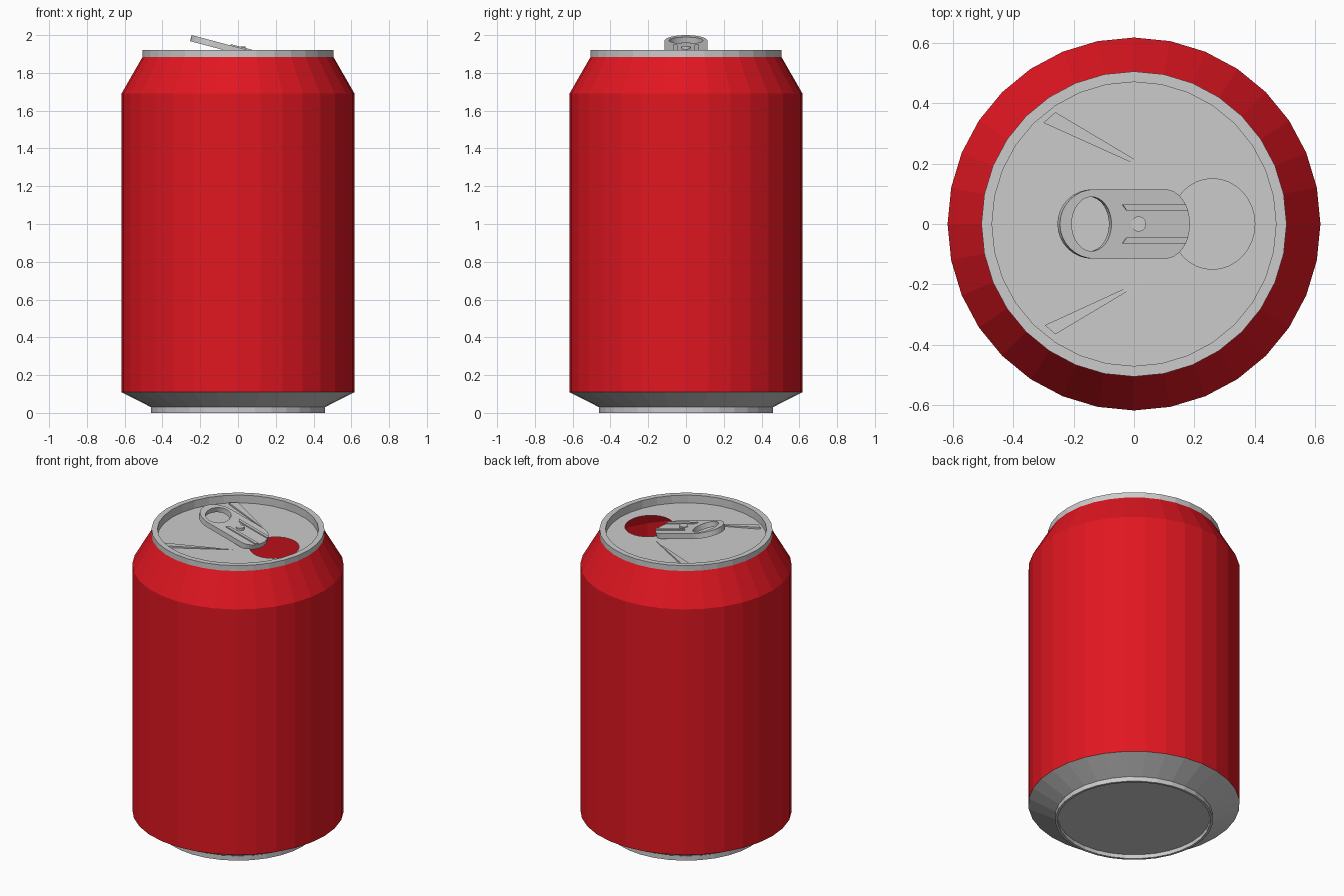
import bpy, bmesh
from math import sin, cos, pi, radians
from mathutils import Matrix, Vector

if "Cube" in bpy.data.objects:
    bpy.data.objects.remove(bpy.data.objects["Cube"])

SIDES = 32
LID_Z = 1.87

red = bpy.data.materials.new("red_paint")
red.diffuse_color = (0.75, 0.008, 0.015, 1)
red.use_nodes = True
red.node_tree.nodes["Principled BSDF"].inputs["Base Color"].default_value = red.diffuse_color


def finish(bm, name, mat=None, matrix=None):
    if matrix:
        bm.transform(matrix)
    mesh = bpy.data.meshes.new(name)
    bm.to_mesh(mesh)
    bm.free()
    ob = bpy.data.objects.new(name, mesh)
    bpy.context.collection.objects.link(ob)
    if mat:
        mesh.materials.append(mat)
    return ob


def revolve(name, profile, mat=None):
    bm = bmesh.new()
    rings = [[bm.verts.new((r * cos(2 * pi * k / SIDES), r * sin(2 * pi * k / SIDES), z))
              for k in range(SIDES)] for r, z in profile]
    for a, b in zip(rings, rings[1:]):
        for k in range(SIDES):
            n = (k + 1) % SIDES
            bm.faces.new((a[k], a[n], b[n], b[k]))
    bmesh.ops.remove_doubles(bm, verts=bm.verts, dist=1e-5)
    return finish(bm, name, mat)


def arc(cx, rx, ry, start, end, steps):
    return [(cx + rx * cos(start + (end - start) * i / steps),
             ry * sin(start + (end - start) * i / steps)) for i in range(steps + 1)]


def ellipse(cx, rx, ry, n=32):
    return arc(cx, rx, ry, 0, 2 * pi, n)[:-1]


def plate(name, loops, z, thickness=0, matrix=None):
    """Fill outline loops (later loops are holes) and extrude downwards."""
    bm = bmesh.new()
    for pts in loops:
        vs = [bm.verts.new((x, y, z)) for x, y in pts]
        for a, b in zip(vs, vs[1:] + vs[:1]):
            bm.edges.new((a, b))
    bmesh.ops.triangle_fill(bm, use_beauty=True, edges=bm.edges[:], normal=(0, 0, 1))
    for f in bm.faces:
        f.normal_update()
        if f.normal.z < 0:
            f.normal_flip()
    if thickness:
        ext = bmesh.ops.extrude_face_region(bm, geom=bm.faces[:], use_keep_orig=True)
        vs = [g for g in ext["geom"] if isinstance(g, bmesh.types.BMVert)]
        bmesh.ops.translate(bm, verts=vs, vec=(0, 0, -thickness))
        bmesh.ops.recalc_face_normals(bm, faces=bm.faces[:])
    return finish(bm, name, None, matrix)


# Can shell
revolve("can_base", [(0, 0.025), (0.445, 0.025), (0.445, 0), (0.46, 0),
                     (0.46, 0.03), (0.617, 0.11)])
revolve("can_body", [(0.617, 0.11), (0.617, 1.69), (0.505, 1.885)], red)
revolve("top_rim", [(0.505, 1.885), (0.505, 1.92), (0.47, 1.92), (0.47, LID_Z)])

# Lid with the drinking hole
plate("lid", [ellipse(0, 0.47, 0.47, SIDES), ellipse(0.26, 0.14, 0.15)], LID_Z)

# Tapered ridges on the lid
for name, pts in (("lid_ridge_back", ((-0.30, 0.335), (-0.26, 0.37), (0.11, 0.15))),
                  ("lid_ridge_front", ((-0.295, -0.335), (-0.26, -0.365), (0.075, -0.165)))):
    bm = bmesh.new()
    heights = (0.012, 0.012, 0.002)
    for (x, y), h in zip(pts, heights):
        bm.verts.new((x, y, LID_Z - 0.002))
        bm.verts.new((x, y, LID_Z + h))
    bmesh.ops.convex_hull(bm, input=bm.verts[:])
    bmesh.ops.recalc_face_normals(bm, faces=bm.faces[:])
    finish(bm, name)

# Tilted pull tab with finger hole, local top face at z = 0
tilt = Matrix.Translation((-0.03, 0, 1.943)) @ Matrix.Rotation(radians(14.8), 4, 'Y')
outline = (arc(0.1375, 0.085, 0.115, -pi / 2, pi / 2, 16)
           + arc(-0.1025, 0.12, 0.115, pi / 2, 3 * pi / 2, 16))
plate("pull_tab", [outline, ellipse(-0.114, 0.068, 0.09)], 0, 0.033, tilt)

# Rails on the tab
for s, side in ((1, "back"), (-1, "front")):
    rail = [(-0.01, 0.065 * s), (0.005, 0.045 * s), (0.214, 0.045 * s), (0.207, 0.065 * s)]
    plate("tab_rail_" + side, [rail], 0.007, 0.01, tilt)

# Rivet holding the tab to the lid
top = tilt @ Vector((0.047, 0, 0))
plate("rivet", [ellipse(top.x, 0.025, 0.025, 24)], top.z + 0.01, top.z + 0.01 - LID_Z + 0.002)
